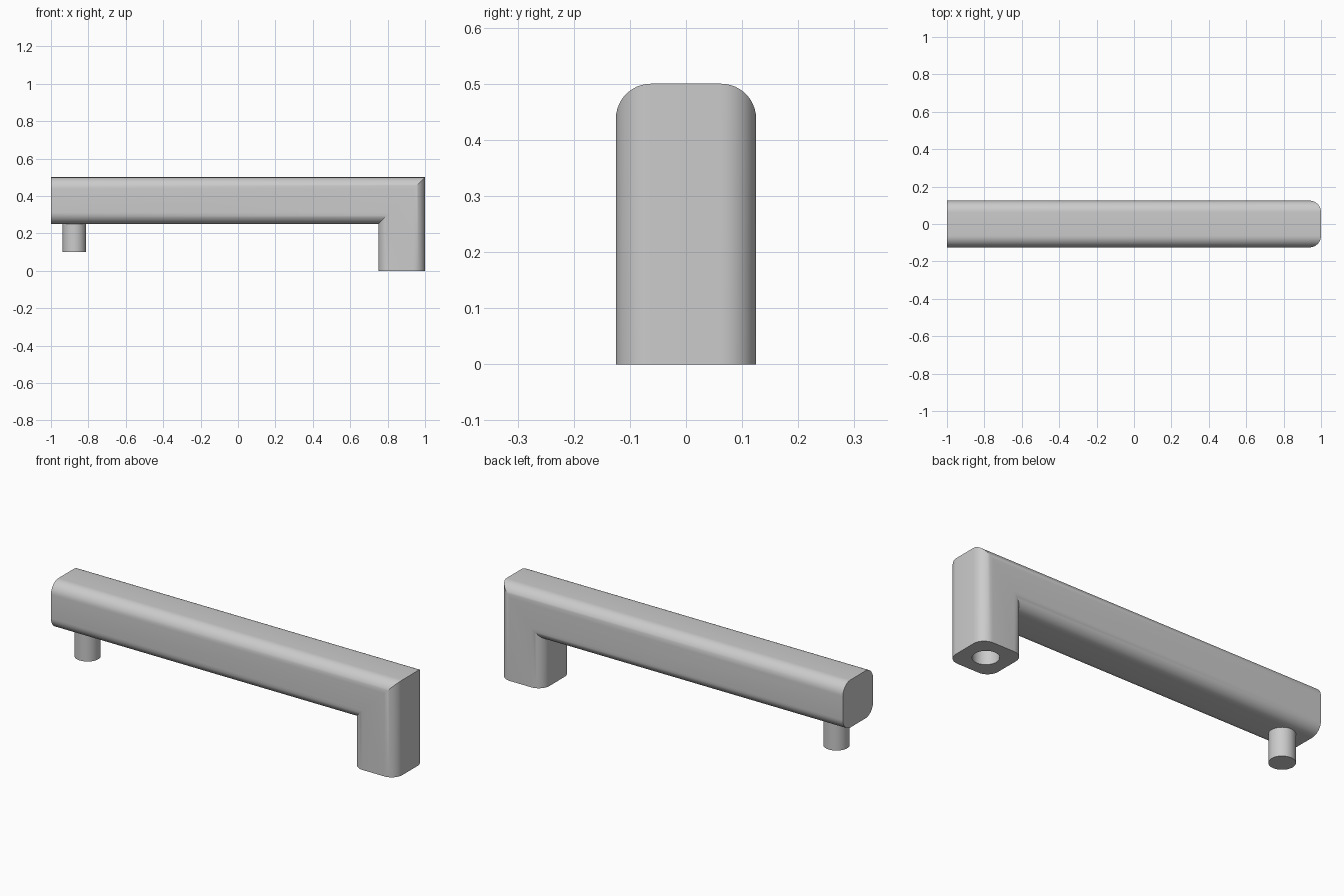
import bpy, bmesh
from math import cos, sin, radians

if "Cube" in bpy.data.objects:
    bpy.data.objects.remove(bpy.data.objects["Cube"])

HALF, R, N = 0.125, 0.0625, 12     # half width, corner radius, points per corner
CX, CZ = 0.875, 0.375              # leg axis x, bar axis z
HOLE_DEPTH = 0.15


def smooth(obj):
    bpy.ops.object.select_all(action='DESELECT')
    obj.select_set(True)
    bpy.context.view_layer.objects.active = obj
    bpy.ops.object.shade_smooth_by_angle(angle=radians(25))


# rounded-square section and a circle with the same number of points
section, circle = [], []
for k in range(4):
    sx, sy = [(1, 1), (-1, 1), (-1, -1), (1, -1)][k]
    for j in range(N):
        a = radians(90 * k + 90 * j / (N - 1))
        section.append((sx * (HALF - R) + R * cos(a), sy * (HALF - R) + R * sin(a)))
        b = radians(90 * k + 90 * (j + 0.5) / N)
        circle.append((R * cos(b), R * sin(b)))

# mitred bar and leg, running on into the socket hole under the leg
loops = [
    [(-1, y, CZ + v) for v, y in section],
    [(CX + v, y, CZ + v) for v, y in section],
    [(CX + v, y, 0) for v, y in section],
    [(CX + v, y, 0) for v, y in circle],
    [(CX + v, y, HOLE_DEPTH) for v, y in circle],
]
bm = bmesh.new()
rings = [[bm.verts.new(p) for p in loop] for loop in loops]
for r0, r1 in zip(rings, rings[1:]):
    for i in range(len(r0)):
        j = (i + 1) % len(r0)
        bm.faces.new((r0[i], r0[j], r1[j], r1[i]))
bm.faces.new(rings[0])
bm.faces.new(rings[-1])
bmesh.ops.recalc_face_normals(bm, faces=bm.faces)
mesh = bpy.data.meshes.new("handle_bar")
bm.to_mesh(mesh)
bm.free()
bar = bpy.data.objects.new("handle_bar", mesh)
bpy.context.collection.objects.link(bar)
smooth(bar)

# peg under the free end
bpy.ops.mesh.primitive_cylinder_add(vertices=48, radius=R, depth=0.155,
                                    location=(-CX, 0, 0.1 + 0.155 / 2))
peg = bpy.context.object
peg.name = "peg"
smooth(peg)
